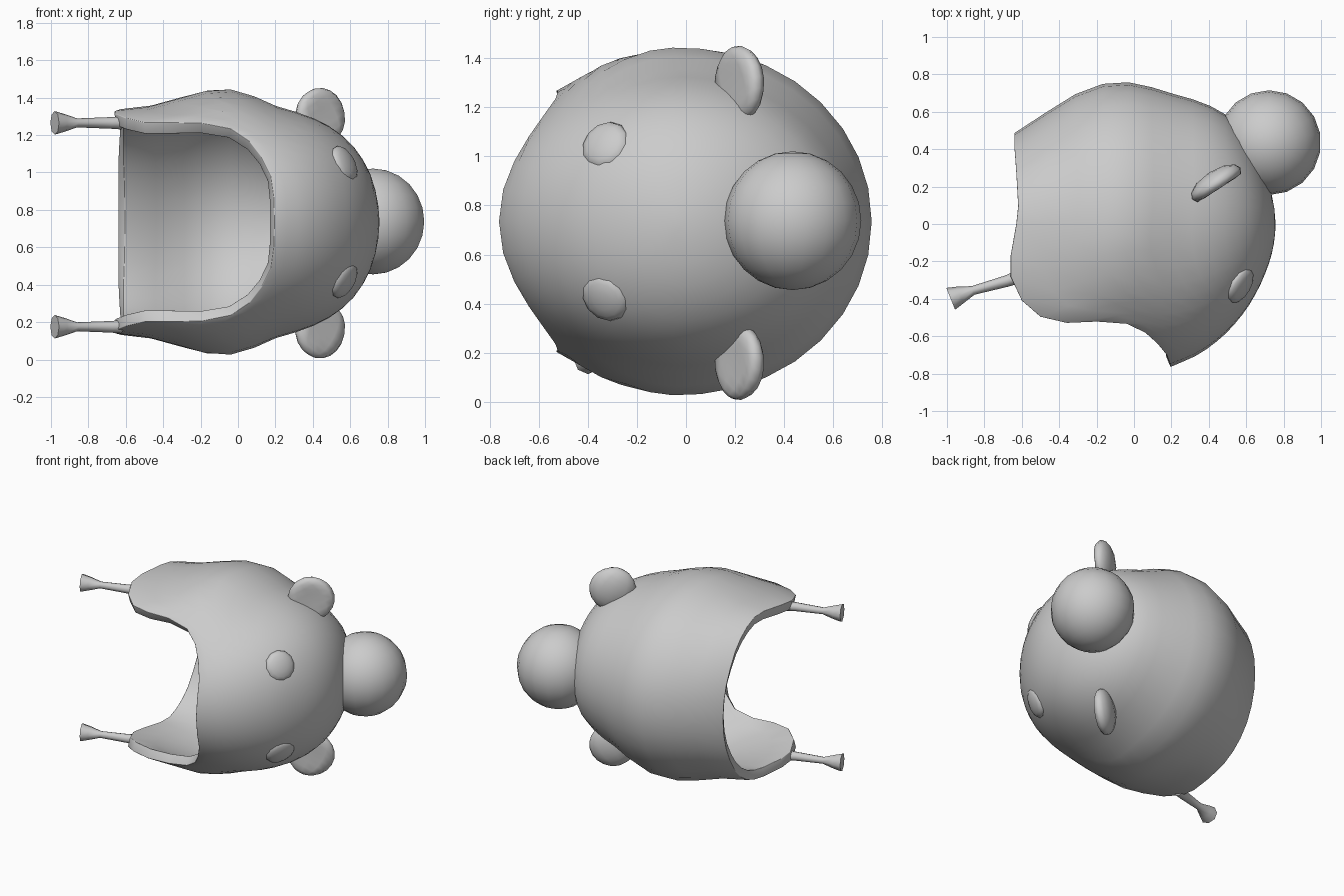
import bpy, bmesh, math
from mathutils import Vector, Matrix

if "Cube" in bpy.data.objects:
    bpy.data.objects.remove(bpy.data.objects["Cube"])

MID = 0.735  # height of the mirror plane
TIP = 0.757  # crown end of the hat

grey = bpy.data.materials.new("plain grey")
grey.use_nodes = True
grey.diffuse_color = (0.6, 0.6, 0.6, 1)
grey.node_tree.nodes["Principled BSDF"].inputs["Base Color"].default_value = (0.6, 0.6, 0.6, 1)


def finish(bm, name):
    """Turn a bmesh into a smooth grey object."""
    bmesh.ops.recalc_face_normals(bm, faces=bm.faces)
    for f in bm.faces:
        f.smooth = True
    mesh = bpy.data.meshes.new(name)
    bm.to_mesh(mesh)
    bm.free()
    mesh.materials.append(grey)
    ob = bpy.data.objects.new(name, mesh)
    bpy.context.collection.objects.link(ob)
    return ob


def ball(name, loc, scale, rot, segs=16, rings=10, shape=None):
    """Sphere stretched by scale, optionally reshaped, turned and placed."""
    bm = bmesh.new()
    bmesh.ops.create_uvsphere(bm, u_segments=segs, v_segments=rings, radius=1)
    if shape:
        for v in bm.verts:
            shape(v.co)
    place = Matrix.Translation(loc) @ rot @ Matrix.Diagonal((*scale, 1))
    bmesh.ops.transform(bm, matrix=place, verts=bm.verts)
    return finish(bm, name)


# Hat body: radii along its axis as (x, back, front, side)
SECTIONS = [(TIP, 0, 0, 0), (0.70, .27, .27, .28), (0.60, .47, .46, .43), (0.48, .60, .60, .52),
            (0.35, .66, .70, .58), (0.20, .70, .765, .62), (0.08, .74, .75, .68), (-0.08, .775, .74, .73),
            (-0.25, .74, .82, .69), (-0.40, .65, .96, .635), (-0.52, .565, 1.0, .61), (-0.68, .46, 1.1, .6)]

# Rim, from the brow round the ear flap to the nape: (angle, x)
RIM = [(0, .195), (12, .192), (23, .175), (32, .125), (39, .06), (44, -.04), (49, -.2), (55, -.36), (60, -.5),
       (67, -.6), (75, -.66), (81, -.66), (90, -.63), (101, -.62), (112, -.625), (123, -.63),
       (134, -.635), (146, -.64), (157, -.64), (168, -.64), (180, -.64)]


def radii(x):
    s = math.sqrt(max(TIP - x, 0))
    for a, b in zip(SECTIONS, SECTIONS[1:]):
        sa, sb = math.sqrt(TIP - a[0]), math.sqrt(TIP - b[0])
        if s <= sb:
            k = (s - sa) / (sb - sa)
            return [p + (q - p) * k for p, q in zip(a[1:], b[1:])]
    return SECTIONS[-1][1:]


def body_point(col, t):
    n = len(RIM) - 1
    side = 1 if col <= n else -1
    i = col if col <= n else 2 * n - col
    end_angle, end_x = RIM[i]
    x = TIP - t * t * (TIP - end_x)
    start = 180 * i / n
    a = math.radians(start + (end_angle - start) * t)
    back, front, wide = radii(x)
    y = -math.cos(a) * (front if a < math.pi / 2 else back)
    return Vector((x, y, MID + side * wide * math.sin(a)))


bm = bmesh.new()
COLS, ROWS = 2 * (len(RIM) - 1), 16
tip = bm.verts.new((TIP, 0, MID))
grid = [[bm.verts.new(body_point(c, r / ROWS)) for c in range(COLS)] for r in range(1, ROWS + 1)]
for c in range(COLS):
    d = (c + 1) % COLS
    bm.faces.new((tip, grid[0][c], grid[0][d]))
    for upper, lower in zip(grid, grid[1:]):
        bm.faces.new((upper[c], lower[c], lower[d], upper[d]))
# Soften the slight creases between sections, keeping the rim in place
inner = [v for row in grid[:-1] for v in row]
bmesh.ops.smooth_vert(bm, verts=inner, factor=0.4, use_axis_x=True, use_axis_y=True, use_axis_z=True)
body = finish(bm, "hat_body")
if body.data.polygons[0].normal.x < 0:
    body.data.flip_normals()
thick = body.modifiers.new("thickness", 'SOLIDIFY')
thick.thickness = 0.065
thick.offset = -1
roll = body.modifiers.new("rolled_rim", 'BEVEL')
roll.width = 0.027
roll.segments = 3
roll.limit_method = 'ANGLE'
roll.angle_limit = math.radians(50)

# Pompom
ball("pompom", (0.722, 0.435, MID + 0.003), (0.278, 0.28, 0.283), Matrix(), 18, 12)


def dish(co):
    """Hollow out the front of an ear."""
    if co.y < 0:
        co.y += 0.7 * max(0, 0.85 - co.x ** 2 - co.z ** 2)


# Paired parts: eyes, ears and tie strings
for s, label in ((1, "upper"), (-1, "lower")):
    look = Vector((0.8, -0.45, 0.42 * s)).to_track_quat('Z', 'Y').to_matrix().to_4x4()
    ball(label + "_eye", (0.568, -0.328, MID + 0.31 * s), (0.105, 0.105, 0.04), look, 12, 8)

    turn = Matrix.Rotation(math.radians(33), 4, 'Z') @ Matrix.Rotation(math.radians(-30 * s), 4, 'Y')
    ball(label + "_ear", (0.44, 0.217, MID - 0.006 + 0.568 * s), (0.155, 0.07, 0.155), turn, 12, 10, dish)

    path = bpy.data.curves.new(label + "_string", 'CURVE')
    path.dimensions = '3D'
    path.bevel_depth = 1
    path.bevel_resolution = 2
    path.use_fill_caps = True
    line = path.splines.new('POLY')
    knots = [(-0.625, -0.285, 0.035), (-0.68, -0.305, 0.031), (-0.86, -0.355, 0.024),
             (-0.93, -0.38, 0.048), (-0.98, -0.4, 0.063)]
    line.points.add(len(knots) - 1)
    for p, (x, y, r) in zip(line.points, knots):
        p.co = (x, y, MID - 0.015 + 0.545 * s, 1)
        p.radius = r
    line.use_smooth = True
    path.materials.append(grey)
    string = bpy.data.objects.new(label + "_string", path)
    bpy.context.collection.objects.link(string)
